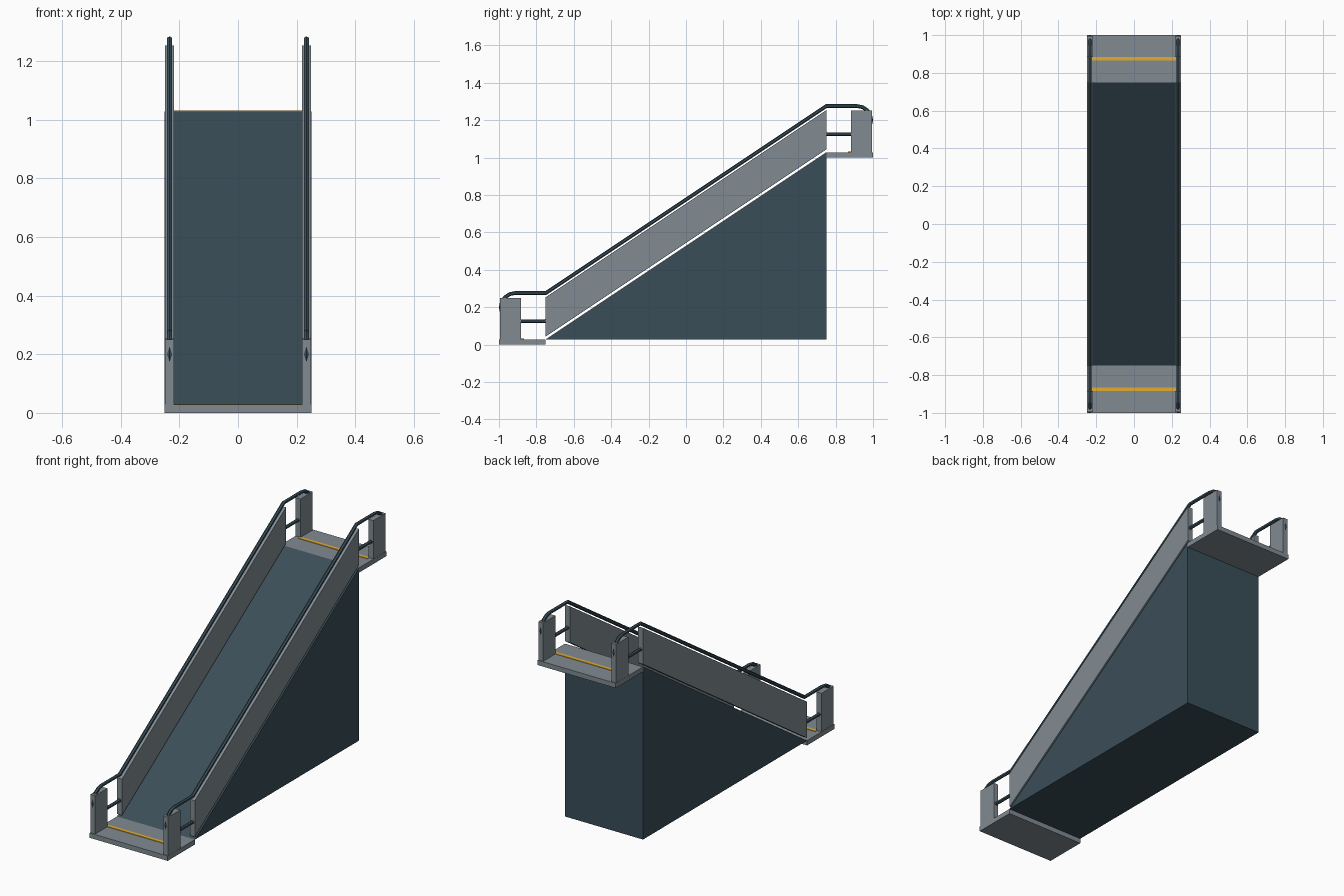
import bpy, bmesh, math
from mathutils import Vector

if "Cube" in bpy.data.objects:
    bpy.data.objects.remove(bpy.data.objects["Cube"])


def material(name, rgb):
    m = bpy.data.materials.new(name)
    m.diffuse_color = (*rgb, 1)
    m.use_nodes = True
    m.node_tree.nodes["Principled BSDF"].inputs["Base Color"].default_value = m.diffuse_color
    return m


DARK = material("dark_slate", (0.042, 0.075, 0.098))
GREY = material("panel_grey", (0.22, 0.26, 0.29))
YELLOW = material("safety_yellow", (0.78, 0.42, 0.03))


def finish(name, bm, mat):
    bmesh.ops.recalc_face_normals(bm, faces=bm.faces)
    me = bpy.data.meshes.new(name)
    bm.to_mesh(me)
    bm.free()
    me.materials.append(mat)
    ob = bpy.data.objects.new(name, me)
    bpy.context.collection.objects.link(ob)
    return ob


def prism(name, profile, x0, x1, mat):
    """Extrude a (y, z) profile along x."""
    bm = bmesh.new()
    face = bm.faces.new([bm.verts.new((x0, y, z)) for y, z in profile])
    new = bmesh.ops.extrude_face_region(bm, geom=[face])["geom"]
    verts = [v for v in new if isinstance(v, bmesh.types.BMVert)]
    bmesh.ops.translate(bm, verts=verts, vec=(x1 - x0, 0, 0))
    return finish(name, bm, mat)


def box(name, x0, x1, y0, y1, z0, z1, mat):
    return prism(name, [(y0, z0), (y1, z0), (y1, z1), (y0, z1)], x0, x1, mat)


def loop_tube(name, path, x, r, mat, sides=6):
    """Closed tube with mitred corners following a (y, z) path."""
    bm, rings, n = bmesh.new(), [], len(path)
    pts = [Vector(p) for p in path]
    for i, p in enumerate(pts):
        a = (p - pts[i - 1]).normalized()
        b = (pts[(i + 1) % n] - p).normalized()
        t = (a + b).normalized()
        normal = Vector((-t.y, t.x)) / t.dot(b)
        ring = []
        for k in range(sides):
            ang = math.tau * k / sides
            q = p + normal * r * math.cos(ang)
            ring.append(bm.verts.new((x + r * math.sin(ang), q.x, q.y)))
        rings.append(ring)
    for i in range(n):
        A, B = rings[i], rings[(i + 1) % n]
        for k in range(sides):
            j = (k + 1) % sides
            bm.faces.new((A[k], A[j], B[j], B[k]))
    return finish(name, bm, mat)


# Solid wedge carrying the ramp
prism("ramp_wedge", [(-0.75, 0.028), (0.75, 0.028), (0.75, 1.028)], -0.25, 0.25, DARK)

# Handrail loop: half-circle returns at both ends, straight run up the slope
R, CY = 0.075, 0.915
arc = [math.pi * k / 8 for k in range(9)]
rail = [(-0.75, 0.125)]
rail += [(-CY - R * math.sin(a), 0.2 - R * math.cos(a)) for a in arc]
rail += [(-0.75, 0.275), (0.75, 1.275)]
rail += [(CY + R * math.sin(a), 1.2 + R * math.cos(a)) for a in arc]
rail += [(0.75, 1.125)]

# Landings with safety lines and end posts
for label, s, z in (("lower", -1, 0.0), ("upper", 1, 1.0)):
    box(f"{label}_landing", -0.25, 0.25, *sorted((s * 0.75, s)), z, z + 0.028, GREY)
    yc = s * 0.875
    box(f"{label}_safety_line", -0.222, 0.222, yc - 0.01, yc + 0.01,
        z + 0.02, z + 0.031, YELLOW)
    for side, m in (("left", -1), ("right", 1)):
        box(f"{label}_{side}_post", *sorted((m * 0.218, m * 0.249)),
            *sorted((s * 0.883, s * 0.995)), z + 0.02, z + 0.25, GREY)

# Sloped side panels and handrails
for side, m in (("left", -1), ("right", 1)):
    prism(f"{side}_panel", [(-0.75, 0.043), (0.75, 1.043), (0.75, 1.253), (-0.75, 0.253)],
          *sorted((m * 0.218, m * 0.249)), GREY)
    loop_tube(f"{side}_handrail", rail, m * 0.2335, 0.01, DARK)
